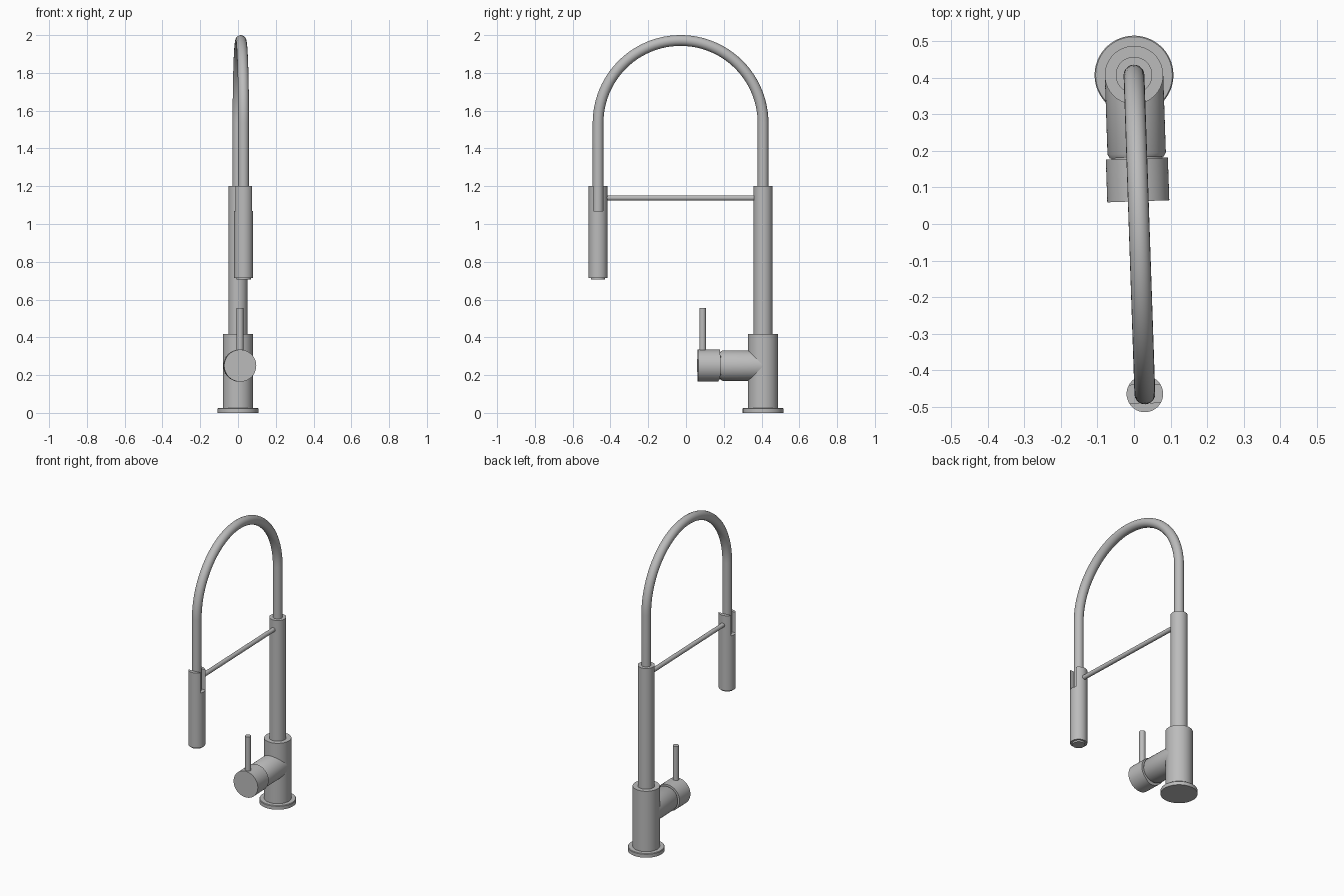
import bpy
from math import pi, sin, cos
from mathutils import Matrix, Vector

if "Cube" in bpy.data.objects:
    bpy.data.objects.remove(bpy.data.objects["Cube"], do_unlink=True)

metal = bpy.data.materials.new("brushed_steel")
metal.use_nodes = True
colour = (0.5, 0.5, 0.5, 1)
metal.diffuse_color = colour
metal.node_tree.nodes["Principled BSDF"].inputs["Base Color"].default_value = colour

# Everything swings slightly about the column axis
SWING = Matrix.Translation((0, 0.408, 0)) @ Matrix.Rotation(0.034, 4, "Z")
REACH = -0.874


def smooth(obj):
    bpy.ops.object.select_all(action="DESELECT")
    obj.select_set(True)
    bpy.context.view_layer.objects.active = obj
    bpy.ops.object.shade_smooth_by_angle(angle=0.6)


def lathe(name, profile, origin=(0, 0, 0), axis=(0, 0, 1), sides=64):
    """Revolve (radius, distance) pairs about an axis, with closed ends."""
    turn = Vector((0, 0, 1)).rotation_difference(Vector(axis)).to_matrix()
    verts, faces = [], []
    for r, d in profile:
        for i in range(sides):
            a = 2 * pi * i / sides
            verts.append(turn @ Vector((r * cos(a), r * sin(a), d)) + Vector(origin))
    for k in range(len(profile) - 1):
        for i in range(sides):
            j = (i + 1) % sides
            faces.append((k * sides + i, k * sides + j, (k + 1) * sides + j, (k + 1) * sides + i))
    faces.append(tuple(reversed(range(sides))))
    faces.append(tuple(range((len(profile) - 1) * sides, len(profile) * sides)))
    mesh = bpy.data.meshes.new(name)
    mesh.from_pydata(verts, [], faces)
    mesh.materials.append(metal)
    obj = bpy.data.objects.new(name, mesh)
    bpy.context.collection.objects.link(obj)
    obj.matrix_world = SWING
    smooth(obj)
    return obj


def cut(obj, name, size, centre, tilt=0):
    """Subtract a hidden box from a part."""
    bpy.ops.mesh.primitive_cube_add(size=1)
    box = bpy.context.object
    box.name = name
    box.matrix_world = (SWING @ Matrix.Translation(centre) @ Matrix.Rotation(tilt, 4, "X")
                        @ Matrix.Diagonal((*size, 1)))
    box.hide_render = True
    box.hide_set(True)
    mod = obj.modifiers.new("cut", "BOOLEAN")
    mod.object = box
    mod.solver = "EXACT"
    # Bake the cut so the cutter is no longer needed
    bpy.context.view_layer.update()
    bpy.ops.object.select_all(action="DESELECT")
    bpy.context.view_layer.objects.active = obj
    obj.select_set(True)
    bpy.ops.object.modifier_apply(modifier=mod.name)
    bpy.data.objects.remove(box, do_unlink=True)
    smooth(obj)


# Base, valve body and column
lathe("base_flange", [(0.108, 0), (0.108, 0.022), (0.105, 0.026)])
lathe("valve_body", [(0.08, 0.02), (0.08, 0.418)])
lathe("column", [(0.05, 0.4), (0.05, 1.202)])

# Handle arm, pivot, knob and lever
front = (0, -1, 0)
lathe("handle_arm", [(0.08, 0), (0.08, 0.215), (0.074, 0.226)], (0, 0, 0.25), front)
lathe("handle_pivot", [(0.07, 0.2), (0.07, 0.28)], (0, 0, 0.25), front)
knob = lathe("handle_knob", [(0.085, 0.229), (0.085, 0.346)], (0, 0, 0.25), front)
cut(knob, "knob_relief_cutter", (0.3, 0.1, 0.3), (0, -0.199, 0.13), -0.42)
lathe("handle_lever", [(0.018, 0.3), (0.018, 0.555)], (0, -0.32, 0))

# Spray head with an open slot across its top, and its nozzle
head = lathe("spray_head", [(0.05, 0.715), (0.05, 1.202)], (0, REACH, 0))
cut(head, "slot_cutter", (0.2, 0.05, 0.2), (0, REACH, 1.17))
lathe("spray_nozzle", [(0.038, 0.705), (0.038, 0.75)], (0, REACH, 0), sides=48)

# Bar holding the spray head to the column
lathe("support_bar", [(0.014, 0.03), (0.014, 0.835)], (0, 0, 1.138), front, 32)

# Arched hose
R, TUBE, ARC_Z = -REACH / 2, 0.0285, 2 - 0.0285 + REACH / 2
path = [(0, 1.1)]
path += [(-R + R * cos(pi * i / 48), ARC_Z + R * sin(pi * i / 48)) for i in range(49)]
path += [(REACH, 1.06)]
curve = bpy.data.curves.new("hose", "CURVE")
curve.dimensions = "3D"
curve.bevel_depth = TUBE
curve.bevel_resolution = 8
curve.use_fill_caps = True
spline = curve.splines.new("POLY")
spline.points.add(len(path) - 1)
for point, (y, z) in zip(spline.points, path):
    point.co = (0, y, z, 1)
curve.materials.append(metal)
hose = bpy.data.objects.new("hose", curve)
bpy.context.collection.objects.link(hose)
hose.matrix_world = SWING
bpy.ops.object.select_all(action="DESELECT")
hose.select_set(True)
bpy.context.view_layer.objects.active = hose
bpy.ops.object.convert(target="MESH")
smooth(bpy.context.object)
